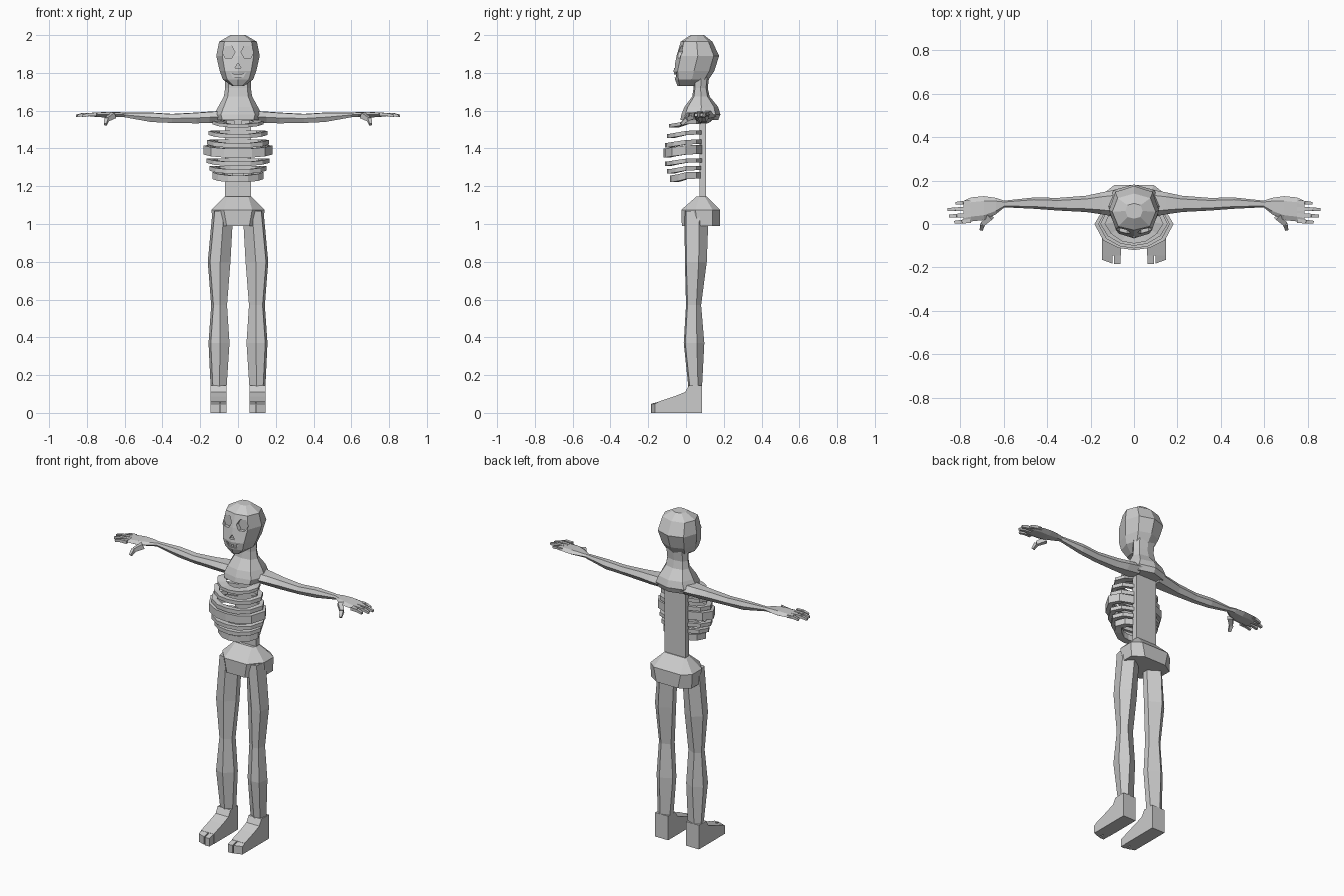
import bpy, bmesh, math
from mathutils import Vector

if "Cube" in bpy.data.objects:
    bpy.data.objects.remove(bpy.data.objects["Cube"])

bone = bpy.data.materials.new("bone_grey")
bone.diffuse_color = (0.6, 0.6, 0.6, 1)
bone.use_nodes = True
bone.node_tree.nodes["Principled BSDF"].inputs["Base Color"].default_value = bone.diffuse_color


def finish(name, bm, mirror=False):
    bmesh.ops.recalc_face_normals(bm, faces=bm.faces[:])
    me = bpy.data.meshes.new(name)
    bm.to_mesh(me)
    bm.free()
    me.materials.append(bone)
    ob = bpy.data.objects.new(name, me)
    bpy.context.collection.objects.link(ob)
    if mirror:
        ob.modifiers.new("mirror", 'MIRROR').use_clip = False
    return ob


def loft(bm, rings):
    """Skin a list of equal-length point rings and cap both ends."""
    vs = [[bm.verts.new(p) for p in r] for r in rings]
    n = len(vs[0])
    for a, b in zip(vs, vs[1:]):
        for i in range(n):
            j = (i + 1) % n
            bm.faces.new((a[i], a[j], b[j], b[i]))
    bm.faces.new(vs[0])
    bm.faces.new(vs[-1])


def oct_ring(z, w, yf, yb):
    """Eight-sided ring with a corner facing forward."""
    m, d = (yf + yb) / 2, (yb - yf) / 2
    return [(w * math.sin(k * math.pi / 4), m - d * math.cos(k * math.pi / 4), z)
            for k in range(8)]


def bulge_ring(z, w, yf, yb):
    """Eight-sided ring with fuller diagonal corners."""
    m, d = (yf + yb) / 2, (yb - yf) / 2
    return [(0, yf, z), (.72 * w, m - .8 * d, z), (w, m, z), (.75 * w, m + .75 * d, z),
            (0, yb, z), (-.75 * w, m + .75 * d, z), (-w, m, z), (-.72 * w, m - .8 * d, z)]


# Skull
bm = bmesh.new()
loft(bm, [bulge_ring(*r) for r in [
    (2.0, .04, .025, .095), (1.965, .10, -.028, .14), (1.89, .115, -.05, .175),
    (1.81, .097, -.066, .15), (1.765, .08, -.058, .12), (1.73, .03, -.045, .07)]])
skull = finish("skull", bm)

# Eye, nose and mouth recess cutters
bm = bmesh.new()


def cut(pts, y0, y1):
    loft(bm, [[(x, y, z) for x, z in pts] for y in (y0, y1)])


for s in (-1, 1):
    cut([(s * .05 + .034 * math.cos(k * math.pi / 3), 1.91 + .036 * math.sin(k * math.pi / 3))
         for k in range(6)], -.2, -.018)
cut([(-.017, 1.825), (.017, 1.825), (0, 1.853)], -.2, -.045)
cut([(-.045, 1.805), (-.022, 1.792), (.022, 1.792), (.045, 1.805),
     (.028, 1.775), (-.028, 1.775)], -.2, -.046)
cutter = finish("face_cutter", bm)
cutter.hide_render = True
cutter.hide_viewport = True
cutter.display_type = 'WIRE'
mod = skull.modifiers.new("face_holes", 'BOOLEAN')
mod.operation = 'DIFFERENCE'
mod.solver = 'EXACT'
mod.object = cutter

# Teeth
bm = bmesh.new()
for x in (-.017, 0, .017):
    loft(bm, [[(x + a, y, z) for a, z in ((-.006, 1.777), (.006, 1.777), (.006, 1.79), (-.006, 1.79))]
              for y in (-.053, -.044)])
finish("teeth", bm)

# Neck flaring into the shoulders
bm = bmesh.new()
loft(bm, [bulge_ring(*r) for r in [
    (1.80, .07, .04, .125), (1.72, .068, .04, .115), (1.675, .075, .033, .125),
    (1.62, .105, -.008, .17), (1.58, .125, -.024, .182), (1.55, .115, -.03, .17)]])
finish("neck_and_shoulders", bm)

# Spine plate
bm = bmesh.new()
loft(bm, [[(-.07, .072, z), (.07, .072, z), (.07, .105, z), (-.07, .105, z)]
          for z in (1.12, 1.35, 1.57)])
finish("spine", bm)

# Ribs: z bottom, height, half width, front y, band depth
ribs = [(1.512, .018, .135, -.09, .05), (1.455, .022, .155, -.10, .03),
        (1.405, .024, .165, -.112, .03), (1.352, .048, .182, -.12, .03),
        (1.308, .022, .167, -.112, .03), (1.267, .023, .152, -.10, .03),
        (1.222, .036, .135, -.085, .04)]
bm = bmesh.new()
for z, h, w, yf, t in ribs:
    half = [(.4, yf + .01, 0), (.78, yf + .045, .006), (1, .0, .016), (.82, .055, .018), (.4, .085, .018)]
    path = [(-a, y, d) for a, y, d in reversed(half)] + [(0, yf, 0)] + half
    rings = []
    for a, y, d in path:
        k = Vector((a * w, y - .03))
        inner = k - k.normalized() * t
        rings.append([(k.x, y, z + d), (k.x, y, z + d + h),
                      (inner.x, inner.y + .03, z + d + h), (inner.x, inner.y + .03, z + d)])
    loft(bm, rings)
finish("ribs", bm)

# Pelvis
bm = bmesh.new()


def hip(z, a, b, yf, y1, y2, yb):
    half = [(a, yf), (b, y1), (b, y2), (a * 1.2, yb)]
    return [(x, y, z) for x, y in half] + [(-x, y, z) for x, y in reversed(half)]


loft(bm, [hip(.99, .06, .135, -.022, .06, .14, .18), hip(1.075, .075, .14, -.025, .05, .14, .18),
          hip(1.145, .055, .07, .055, .07, .10, .11)])
finish("pelvis", bm)

# Legs: z, inner x, outer x, front y, back y
bm = bmesh.new()
rings = []
for z, xi, xo, yf, yb in [(1.07, .025, .135, -.008, .12), (.80, .04, .16, -.006, .11),
                          (.57, .058, .142, 0, .08), (.37, .045, .156, -.012, .097),
                          (.14, .06, .145, .012, .085), (.05, .06, .145, .012, .085)]:
    xc, m = xi + (xo - xi) * .45, (yf + yb) / 2
    rings.append([(xi, m - .015, z), (xc, yf, z), (xo - .012, yf + .008, z),
                  (xo, m + .015, z), (xc + .015, yb, z), (xi, m + .02, z)])
loft(bm, rings)
finish("legs", bm, True)

# Feet with split toes
bm = bmesh.new()
side = [(.085, 0), (-.145, 0), (-.145, .06), (-.06, .088), (-.005, .11), (.015, .145), (.085, .145)]
loft(bm, [[(x, y, z) for y, z in side] for x in (.06, .146)])
for x0, x1, ya, yb in [(.062, .092, -.185, -.185), (.099, .146, -.182, -.165)]:
    loft(bm, [[(x0, ya, z), (x1, yb, z), (x1, -.14, z + s), (x0, -.14, z + s)]
              for z, s in ((0, 0), (.048, .012))])
finish("feet", bm, True)


# Arms and hands: x, front y, back y, bottom z, top z
def limb(name, secs):
    bm = bmesh.new()
    rings = []
    for x, ya, yb, za, zb in secs:
        m, h = (ya + yb) / 2, (za + zb) / 2
        rings.append([(x, ya, h), (x, m - .3 * (yb - ya), zb - .002), (x, m + .3 * (yb - ya), zb),
                      (x, yb, h), (x, m + .25 * (yb - ya), za), (x, m - .25 * (yb - ya), za)])
    loft(bm, rings)
    finish(name, bm, True)


limb("arms", [(.07, .03, .16, 1.54, 1.60), (.15, .045, .145, 1.535, 1.595),
              (.22, .055, .13, 1.533, 1.59), (.35, .062, .12, 1.535, 1.583),
              (.46, .07, .122, 1.54, 1.59), (.60, .077, .107, 1.565, 1.59)])
limb("hands", [(.595, .077, .107, 1.567, 1.589), (.635, .045, .12, 1.567, 1.593),
               (.69, .018, .128, 1.563, 1.594), (.75, .012, .122, 1.567, 1.59),
               (.785, .006, .105, 1.57, 1.586)])


# Fingers and thumb
def digit(bm, a, b, r0, r1):
    a, b = Vector(a), Vector(b)
    d = (b - a).normalized()
    u = d.cross(Vector((0, 0, 1))).normalized()
    v = d.cross(u)
    loft(bm, [[p + (u * math.cos(k * math.pi / 2 + .785) + v * math.sin(k * math.pi / 2 + .785)) * r
               for k in range(4)] for p, r in ((a, r0), (b, r1))])


bm = bmesh.new()
for tip, y0, y1 in [(.82, .101, .095), (.857, .07, .066), (.85, .041, .036), (.825, .014, .008)]:
    digit(bm, (.75, y0, 1.58), (tip - .035, (y0 + y1) / 2, 1.58), .013, .012)
    digit(bm, (tip - .035, (y0 + y1) / 2, 1.58), (tip, y1, 1.572), .012, .009)
digit(bm, (.66, .035, 1.575), (.695, .0, 1.553), .022, .015)
digit(bm, (.695, .0, 1.553), (.702, -.025, 1.527), .015, .01)
finish("fingers", bm, True)
